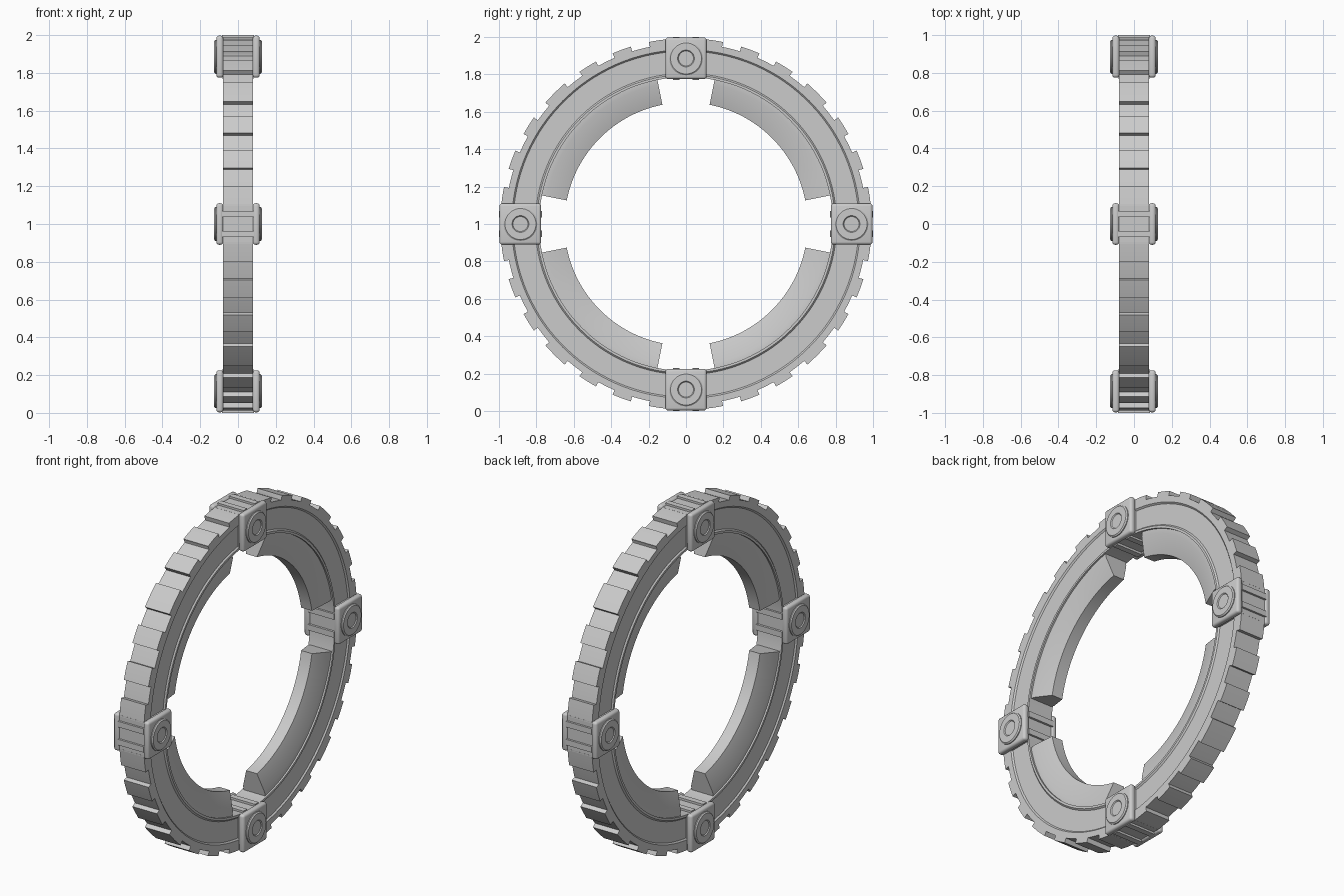
import bpy, bmesh
from math import sin, cos, pi, radians
from mathutils import Matrix, Vector

if "Cube" in bpy.data.objects:
    bpy.data.objects.remove(bpy.data.objects["Cube"])

CENTER = Vector((0, 0, 1))


def finish(name, bm, angle=25):
    bmesh.ops.recalc_face_normals(bm, faces=bm.faces)
    me = bpy.data.meshes.new(name)
    bm.to_mesh(me)
    bm.free()
    ob = bpy.data.objects.new(name, me)
    bpy.context.collection.objects.link(ob)
    bpy.ops.object.select_all(action='DESELECT')
    ob.select_set(True)
    bpy.context.view_layer.objects.active = ob
    bpy.ops.object.shade_smooth_by_angle(angle=radians(angle))
    return ob


def loft(name, sections, closed):
    """Join (angle, [(x, r), ...]) sections swept round the x axis."""
    bm = bmesh.new()
    loops = []
    for deg, prof in sections:
        a = radians(deg)
        loops.append([bm.verts.new((x, r * cos(a), 1 + r * sin(a))) for x, r in prof])
    count, n = len(loops), len(loops[0])
    for i in range(count if closed else count - 1):
        p, q = loops[i], loops[(i + 1) % count]
        for j in range(n):
            k = (j + 1) % n
            if (p[j].co - q[j].co).length < 1e-6 and (p[k].co - q[k].co).length < 1e-6:
                continue
            vs = []
            for v in (p[j], p[k], q[k], q[j]):
                if all((v.co - w.co).length > 1e-6 for w in vs):
                    vs.append(v)
            bm.faces.new(vs)
    if not closed:
        bm.faces.new(loops[0])
        bm.faces.new(loops[-1])
    bmesh.ops.remove_doubles(bm, verts=bm.verts, dist=1e-5)
    return finish(name, bm)


def mirrored(half):
    return half + [(-x, r) for x, r in reversed(half)]


# Toothed ring with a shallow recessed band on each side
def ring_profile(outer):
    return mirrored([(0.08, 0.785), (0.08, 0.798), (0.072, 0.806),
                     (0.072, 0.924), (0.08, 0.932), (0.08, outer)])


LOW, HIGH = 0.967, 0.993
steps = [5.5, 11.5, 17.3, 23.3, 29, 35, 40.8]
steps += [90 - s for s in reversed(steps)]
sections = []
for quad in range(4):
    level = LOW
    for i, s in enumerate(steps):
        other = HIGH if level == LOW else LOW
        sections.append((quad * 90 + s, ring_profile(level)))
        sections.append((quad * 90 + s, ring_profile(other)))
        level = other
        nxt = steps[i + 1] if i + 1 < len(steps) else 90 + steps[0]
        sections.append((quad * 90 + (s + nxt) / 2, ring_profile(level)))
loft("toothed_ring", sections, True)

# Four tapered inner segments
seg = mirrored([(0.07, 0.79), (0.07, 0.76), (0.035, 0.65)])
for quad in range(4):
    arc = [(quad * 90 + 11.2 + 67.6 * i / 24, seg) for i in range(25)]
    loft(f"inner_segment_{quad + 1}", arc, False)


# Clamps: strap, ridges, side plates and round caps
def box(bm, x0, x1, y0, y1, z0, z1, bevel=0.0):
    vs = bmesh.ops.create_cube(bm, size=1)["verts"]
    for v in vs:
        v.co = Vector((x1 if v.co.x > 0 else x0, y1 if v.co.y > 0 else y0,
                       z1 if v.co.z > 0 else z0))
    if bevel:
        edges = list({e for v in vs for e in v.link_edges})
        bmesh.ops.bevel(bm, geom=edges, offset=bevel, segments=3, profile=0.5,
                        affect='EDGES')


def cap(bm, side, mid, sides=40):
    """Lathe a flat round cap with a shallow central dimple."""
    prof = [(0.10, 0.09), (0.12, 0.09), (0.126, 0.083), (0.126, 0.045), (0.121, 0.04)]
    prev = None
    for x, r in prof:
        cur = [bm.verts.new((side * x, r * cos(2 * pi * i / sides),
                             mid + r * sin(2 * pi * i / sides))) for i in range(sides)]
        if prev:
            for i in range(sides):
                k = (i + 1) % sides
                bm.faces.new((prev[i], prev[k], cur[k], cur[i]))
        else:
            bm.faces.new(cur)
        prev = cur
    bm.faces.new(prev)


for quad in range(4):
    bm = bmesh.new()
    box(bm, -0.085, 0.085, -0.103, 0.103, 0.783, 0.988)
    for y in (-0.053, 0.053):
        box(bm, -0.085, 0.085, y - 0.017, y + 0.017, 0.77, 1.0)
    for s in (-1, 1):
        xs = sorted((s * 0.078, s * 0.115))
        box(bm, xs[0], xs[1], -0.11, 0.11, 0.775, 0.997, 0.014)
        cap(bm, s, 0.885)
    bm.transform(Matrix.Translation(CENTER) @ Matrix.Rotation(quad * pi / 2, 4, 'X'))
    finish(f"clamp_{quad + 1}", bm, 30)
